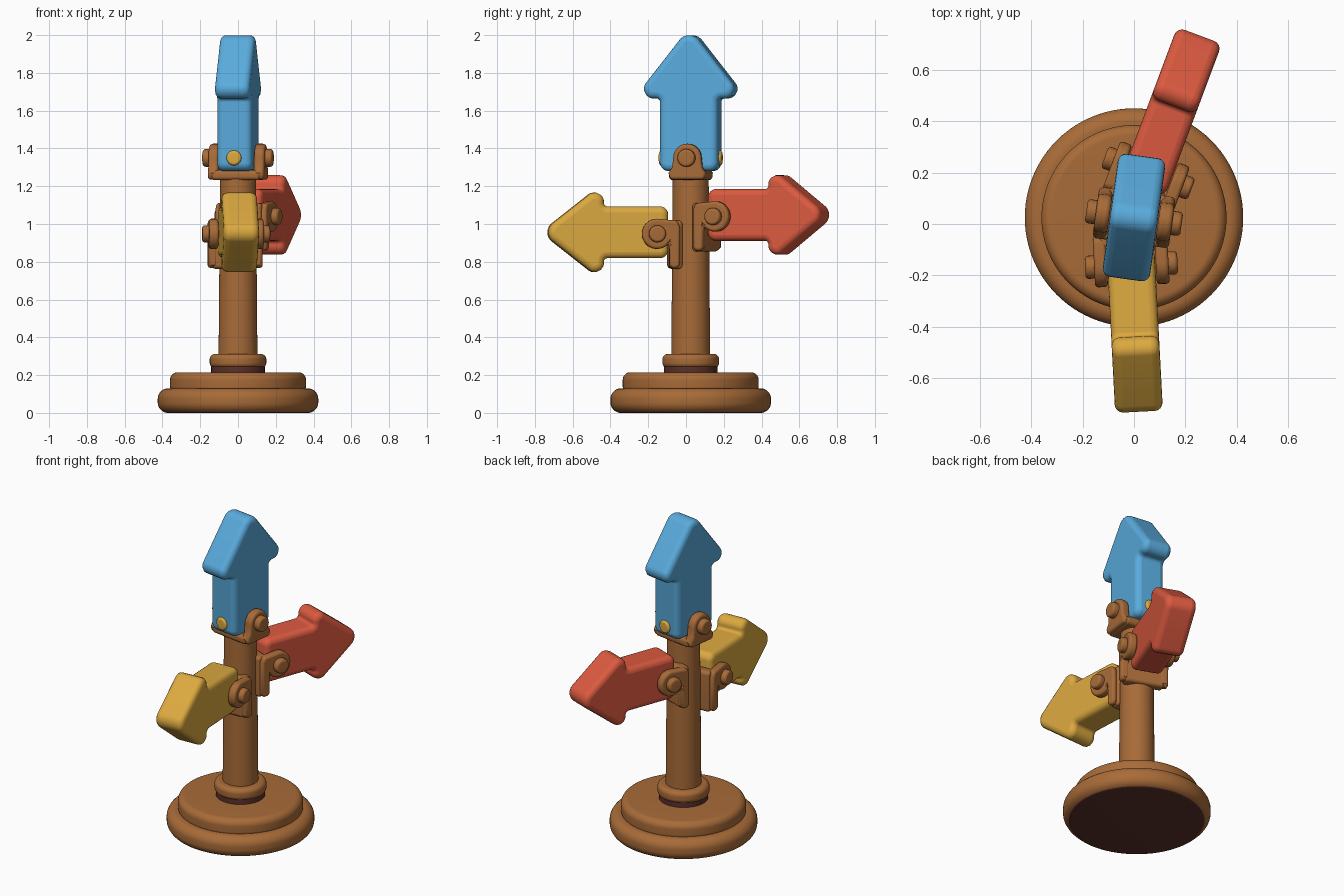
import bpy, bmesh, math
from mathutils import Matrix, Vector

if "Cube" in bpy.data.objects:
    bpy.data.objects.remove(bpy.data.objects["Cube"])


def material(name, hexcode):
    def lin(c):
        return c / 12.92 if c <= 0.04045 else ((c + 0.055) / 1.055) ** 2.4
    m = bpy.data.materials.new(name)
    m.diffuse_color = [lin(int(hexcode[i:i + 2], 16) / 255) for i in (0, 2, 4)] + [1]
    m.use_nodes = True
    m.node_tree.nodes["Principled BSDF"].inputs["Base Color"].default_value = m.diffuse_color
    return m


BROWN = material("wood brown", "A86B38")
DARK = material("dark brown", "5A302A")
BLUE = material("sky blue", "5AACDE")
RED = material("warm red", "DC5A40")
YELLOW = material("golden yellow", "DCA940")


def finish(name, bm, mats, matrix, bevel=0.0):
    bmesh.ops.recalc_face_normals(bm, faces=bm.faces)
    me = bpy.data.meshes.new(name)
    bm.to_mesh(me)
    bm.free()
    for m in mats:
        me.materials.append(m)
    ob = bpy.data.objects.new(name, me)
    bpy.context.collection.objects.link(ob)
    ob.matrix_world = matrix
    if bevel:
        mod = ob.modifiers.new("Round", 'BEVEL')
        mod.width = bevel
        mod.segments = 4
        mod.limit_method = 'ANGLE'
        mod.angle_limit = math.radians(50)
        mod.use_clamp_overlap = False
    bpy.context.view_layer.objects.active = ob
    ob.select_set(True)
    bpy.ops.object.shade_smooth_by_angle(angle=math.radians(40))
    ob.select_set(False)
    return ob


def fillet(corners, steps=7):
    """Round each (a, b, radius) corner of a closed outline."""
    out = []
    n = len(corners)
    for i, (a, b, r) in enumerate(corners):
        p = Vector((a, b))
        d0 = (Vector(corners[i - 1][:2]) - p).normalized()
        d1 = (Vector(corners[(i + 1) % n][:2]) - p).normalized()
        half = d0.angle(d1) / 2
        c = p + (d0 + d1).normalized() * (r / math.sin(half))
        t = r / math.tan(half)
        s, e = p + d0 * t - c, p + d1 * t - c
        for k in range(steps + 1):
            v = s.lerp(e, k / steps)
            out.append(c + v.normalized() * r)
    return out


def prism(name, outline, x0, x1, mat, matrix, bevel):
    """Outline in the local y-z plane, extruded along x."""
    bm = bmesh.new()
    f = bm.faces.new([bm.verts.new((x0, p[0], p[1])) for p in outline])
    ext = bmesh.ops.extrude_face_region(bm, geom=[f])
    vs = [v for v in ext['geom'] if isinstance(v, bmesh.types.BMVert)]
    bmesh.ops.translate(bm, verts=vs, vec=(x1 - x0, 0, 0))
    return finish(name, bm, [mat], matrix, bevel)


def lathe(name, profile, mats, matrix, segments=64, rule=None):
    """Spin an (r, z) profile about z; rule picks the material per face."""
    bm = bmesh.new()
    vs = [bm.verts.new((r, 0, z)) for r, z in profile]
    es = [bm.edges.new(pair) for pair in zip(vs, vs[1:])]
    bmesh.ops.spin(bm, geom=vs + es, cent=(0, 0, 0), axis=(0, 0, 1),
                   angle=2 * math.pi, steps=segments, use_duplicate=False)
    bmesh.ops.remove_doubles(bm, verts=bm.verts, dist=0.0005)
    bmesh.ops.recalc_face_normals(bm, faces=bm.faces)
    if rule:
        for f in bm.faces:
            f.material_index = rule(f)
    return finish(name, bm, mats, matrix)


def disc_profile(radius, z0, z1, r):
    pts = fillet([(0, z0, 0.001), (radius, z0, r), (radius, z1, r), (0, z1, 0.001)])
    pts = pts[8:24]
    return [(0, z0)] + [tuple(p) for p in pts] + [(0, z1)]


def arrow(name, scale, mat, matrix, flip=False):
    """Arrow from pivot along +y, or along +z when flip is set."""
    s = scale
    half = [(0.69, 0, 0.065), (0.315, 0.295, 0.05), (0.315, 0.155, 0.02), (-0.07, 0.155, 0.045)]
    pts = half + [(u, -v, r) for u, v, r in half[:0:-1]]
    line = fillet([(u * s, v * s, r * max(s, 0.95)) for u, v, r in pts])
    if flip:
        line = [(p[1], p[0]) for p in line]
    prism(name, line, -0.093, 0.093, mat, matrix, 0.032)


def bolt(name, start, end, radius, mat, matrix):
    p, q = Vector(start), Vector(end)
    rot = Vector((0, 0, 1)).rotation_difference(q - p).to_matrix().to_4x4()
    lathe(name, disc_profile(radius, 0, (q - p).length, 0.014), [mat],
          matrix @ Matrix.Translation(p) @ rot, 24)


def frame(x, y, z, yaw):
    return Matrix.Translation((x, y, z)) @ Matrix.Rotation(math.radians(yaw), 4, 'Z')


CY = 0.025
centre = frame(0, CY, 0, 0)

# stepped base, dark underneath
lathe("base_lower", disc_profile(0.425, 0, 0.13, 0.055), [BROWN, DARK], centre, 96,
      lambda f: int(f.normal.z < -0.95))
lathe("base_upper", disc_profile(0.36, 0.10, 0.215, 0.04), [BROWN], centre, 96)
lathe("collar_groove", disc_profile(0.142, 0.20, 0.26, 0.005), [DARK], centre)
lathe("collar", disc_profile(0.15, 0.237, 0.312, 0.028), [BROWN], centre)

# post
lathe("post", [(0, 0.28), (0.103, 0.28), (0.095, 1.25), (0, 1.25)], [BROWN], centre, 48)

# side signs: ear brackets, bolts and arrow
for label, mat, m in (("yellow", YELLOW, frame(-0.02, CY, 0.948, 183)),
                      ("red", RED, frame(-0.01, CY, 1.04, -20.5))):
    arc = [(0.185 + 0.08 * math.cos(a), 0.08 * math.sin(a))
           for a in (math.radians(-140 + 230 * k / 18) for k in range(19))]
    ear = arc + [(0.08, 0.07), (0.065, 0.04), (0.065, -0.165), (0.08, -0.18),
                 (0.105, -0.18), (0.12, -0.165), (0.12, -0.08)]
    for side in (-1, 1):
        xs = sorted((side * 0.095, side * 0.145))
        prism(label + "_bracket_ear", ear, xs[0], xs[1], BROWN, m, 0.014)
        bolt(label + "_bolt", (side * 0.13, 0.185, 0), (side * 0.18, 0.185, 0), 0.045, BROWN, m)
    plate = fillet([(0.05, -0.185, 0.02), (0.118, -0.185, 0.02),
                    (0.118, 0.07, 0.02), (0.05, 0.07, 0.02)])
    prism(label + "_bracket_plate", plate, -0.12, 0.12, BROWN, m, 0.015)
    arrow(label + "_arrow", 0.885, mat, m @ Matrix.Translation((0, 0.185, 0.008)))

# top sign: U bracket, bolts, studs and upright arrow
m = frame(0, CY, 1.35, -8)
top_ear = [(0.075 * math.cos(a), 0.075 * math.sin(a))
           for a in (math.pi * k / 16 for k in range(17))]
top_ear += [(-0.08, -0.05), (-0.1, -0.08), (-0.09, -0.115), (0.09, -0.115), (0.1, -0.08), (0.08, -0.05)]
for side in (-1, 1):
    xs = sorted((side * 0.095, side * 0.15))
    prism("top_bracket_ear", top_ear, xs[0], xs[1], BROWN, m, 0.016)
    bolt("top_bolt", (side * 0.13, 0, 0), (side * 0.187, 0, 0), 0.047, BROWN, m)
    bolt("arrow_stud", (0, side * 0.1, 0), (0, side * 0.168, 0), 0.04, YELLOW, m)
cradle = fillet([(-0.1, -0.118, 0.02), (0.1, -0.118, 0.02), (0.1, -0.065, 0.02), (-0.1, -0.065, 0.02)])
prism("top_bracket_cradle", cradle, -0.13, 0.13, BROWN, m, 0.016)
arrow("blue_arrow", 1.0, BLUE, m, flip=True)
